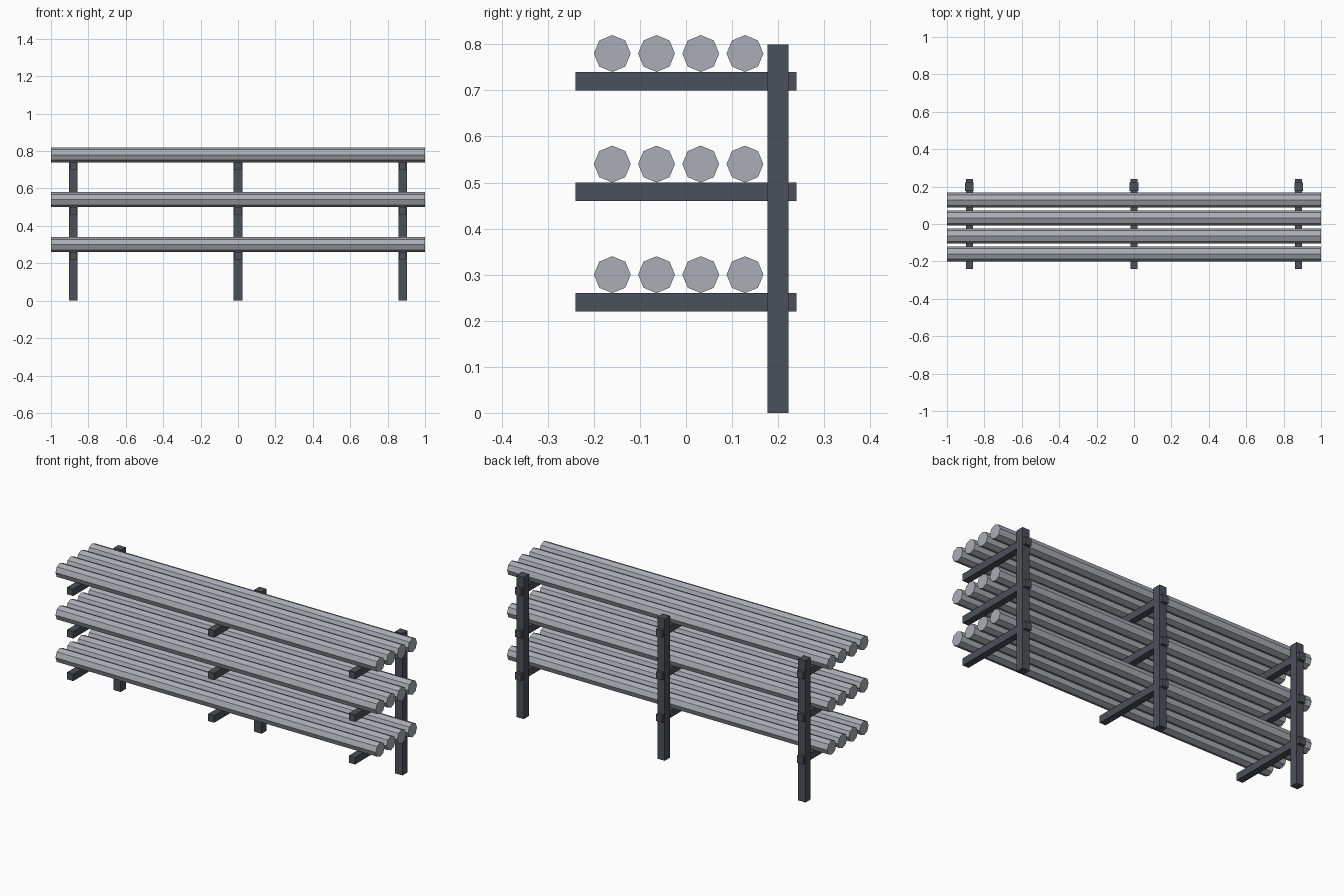
import bpy
import math

cube = bpy.data.objects.get("Cube")
if cube:
    bpy.data.objects.remove(cube, do_unlink=True)


def make_material(name, color):
    mat = bpy.data.materials.new(name)
    mat.use_nodes = True
    mat.diffuse_color = color
    mat.node_tree.nodes["Principled BSDF"].inputs["Base Color"].default_value = color
    return mat


dark_steel = make_material("dark steel", (0.07, 0.08, 0.10, 1))
pipe_grey = make_material("pipe grey", (0.40, 0.42, 0.46, 1))


def finish(name, mat):
    obj = bpy.context.object
    obj.name = name
    bpy.ops.object.transform_apply(location=False, rotation=True, scale=True)
    obj.data.materials.append(mat)


def box(name, center, size):
    bpy.ops.mesh.primitive_cube_add(size=1, location=center)
    bpy.context.object.scale = size
    finish(name, dark_steel)


def pipe(name, y, z):
    bpy.ops.mesh.primitive_cylinder_add(
        vertices=8, radius=PIPE_RADIUS, depth=2, location=(0, y, z),
        rotation=(0, math.pi / 2, 0))
    finish(name, pipe_grey)


PIPE_RADIUS = 0.04
ARM_HEIGHT = 0.04
levels = [0.24 + 0.24 * i for i in range(3)]

# Uprights, each carrying three cantilever arms that pass through it
for side, x in (("right", -0.88), ("middle", 0), ("left", 0.88)):
    box(f"{side}_post", (x, 0.2, 0.4), (0.046, 0.046, 0.8))
    for n, z in enumerate(levels, 1):
        box(f"{side}_arm_{n}", (x, 0, z), (0.038, 0.48, ARM_HEIGHT))

# Four long pipes resting on every level
for n, z in enumerate(levels, 1):
    for i in range(4):
        pipe(f"pipe_{n}_{i + 1}", -0.16 + 0.096 * i, z + ARM_HEIGHT / 2 + PIPE_RADIUS)
